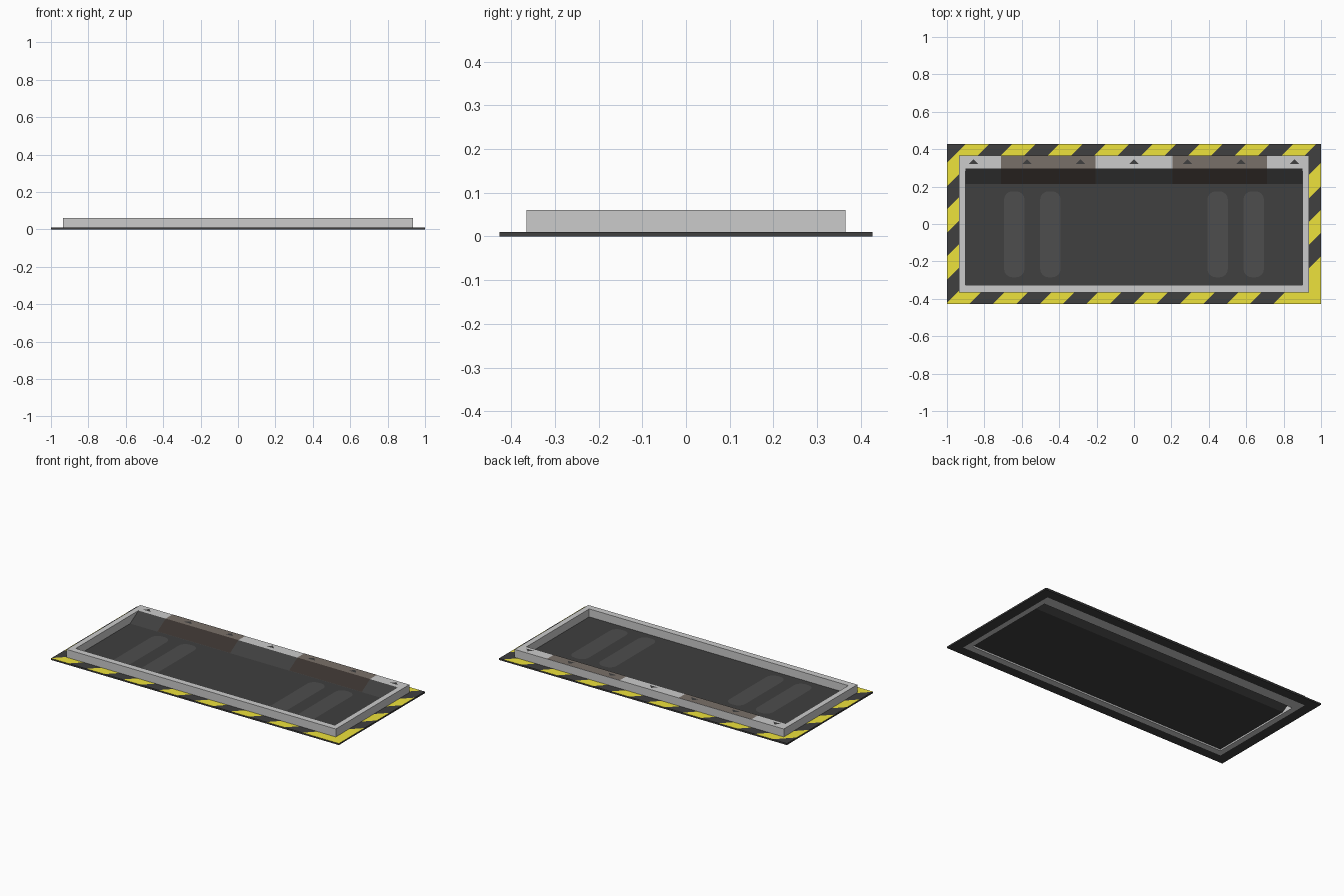
import bpy, bmesh, math
from mathutils import Vector

if "Cube" in bpy.data.objects:
    bpy.data.objects.remove(bpy.data.objects["Cube"])


def material(name, rgb):
    m = bpy.data.materials.new(name)
    m.diffuse_color = (*rgb, 1)
    m.use_nodes = True
    m.node_tree.nodes["Principled BSDF"].inputs["Base Color"].default_value = m.diffuse_color
    return m


DARK = material("dark_rubber", (0.05, 0.05, 0.05))
YELLOW = material("hazard_yellow", (0.85, 0.76, 0.045))
PAD = material("pad_grey", (0.075, 0.075, 0.075))
RUST = material("worn_brown", (0.19, 0.16, 0.14))
RUST_DARK = material("worn_brown_dark", (0.042, 0.033, 0.028))


def finish(name, bm, mats=()):
    me = bpy.data.meshes.new(name)
    bm.to_mesh(me)
    bm.free()
    for m in mats:
        me.materials.append(m)
    ob = bpy.data.objects.new(name, me)
    bpy.context.collection.objects.link(ob)
    return ob


def rect(x0, x1, y0, y1):
    return [(x0, y0), (x1, y0), (x1, y1), (x0, y1)]


def ring(outer, inner, z0, z1):
    """Solid rectangular frame between two rectangles."""
    bm = bmesh.new()
    loops = [[bm.verts.new((x, y, z)) for x, y in pts]
             for pts, z in ((outer, z0), (outer, z1), (inner, z1), (inner, z0))]
    for k in range(4):
        a, b = loops[k], loops[(k + 1) % 4]
        for i in range(4):
            j = (i + 1) % 4
            bm.faces.new((a[i], a[j], b[j], b[i]))
    bmesh.ops.recalc_face_normals(bm, faces=bm.faces)
    return bm


def sheet(name, profile, x0, x1, mats):
    """Sweep an open (y, z) profile along x, one material per segment."""
    bm = bmesh.new()
    rows = [[bm.verts.new((x, y, z)) for x in (x0, x1)] for y, z in profile]
    for i, (a, b) in enumerate(zip(rows, rows[1:])):
        f = bm.faces.new((a[0], a[1], b[1], b[0]))
        f.material_index = min(i, len(mats) - 1)
    return finish(name, bm, mats)


def flat(name, pts, z, mat):
    bm = bmesh.new()
    bm.faces.new([bm.verts.new((x, y, z)) for x, y in pts])
    return finish(name, bm, [mat])


# Hazard border: flat ring sliced along diagonals, alternate bands painted
border = rect(-1, 1, -0.427, 0.427)
frame_outer = rect(-0.935, 0.935, -0.365, 0.365)
PERIOD, START = 0.25, -1.265
bm = ring(border, frame_outer, 0, 0.01)
normal = Vector((1, -1, 0)).normalized()
for k in range(-4, 20):
    c = START + PERIOD / 4 + k * PERIOD / 2
    bmesh.ops.bisect_plane(bm, geom=bm.verts[:] + bm.edges[:] + bm.faces[:],
                           plane_co=(c, 0, 0), plane_no=normal)
for f in bm.faces:
    p = f.calc_center_median()
    phase = (p.x - p.y - START) / PERIOD
    if f.normal.z > 0.5 and abs(phase - round(phase)) < 0.25:
        f.material_index = 1
finish("hazard_border", bm, [DARK, YELLOW])

# Raised frame, wider at the back
finish("raised_frame", ring(frame_outer, rect(-0.9, 0.9, -0.325, 0.297), 0, 0.06))

# Sunken floor rising in a ramp to the back rail
sheet("floor_and_ramp", [(-0.325, 0.01), (0.215, 0.01), (0.297, 0.06)],
      -0.9, 0.9, [DARK])

# Worn patches over ramp and rail
for side, x0 in (("left", -0.71), ("right", 0.205)):
    sheet(f"worn_patch_{side}",
          [(0.215, 0.0112), (0.297, 0.0608), (0.365, 0.0608)],
          x0, x0 + 0.505, [RUST_DARK, RUST])

# Rounded floor pads
for i, cx in enumerate((-0.64, -0.447, 0.447, 0.64)):
    pts = []
    r, hx, hy = 0.045, 0.055, 0.23
    for q, (sx, sy) in enumerate(((1, 1), (-1, 1), (-1, -1), (1, -1))):
        for s in range(5):
            a = math.radians(q * 90 + s * 22.5)
            pts.append((cx + sx * (hx - r) + r * math.cos(a),
                        -0.055 + sy * (hy - r) + r * math.sin(a)))
    flat(f"floor_pad_{i + 1}", pts, 0.0112, PAD)

# Arrow marks along the back rail
for i in range(7):
    x = -0.858 + i * 0.286
    flat(f"arrow_mark_{i + 1}",
         [(x - 0.027, 0.32), (x + 0.027, 0.32), (x, 0.347)], 0.0615, DARK)
